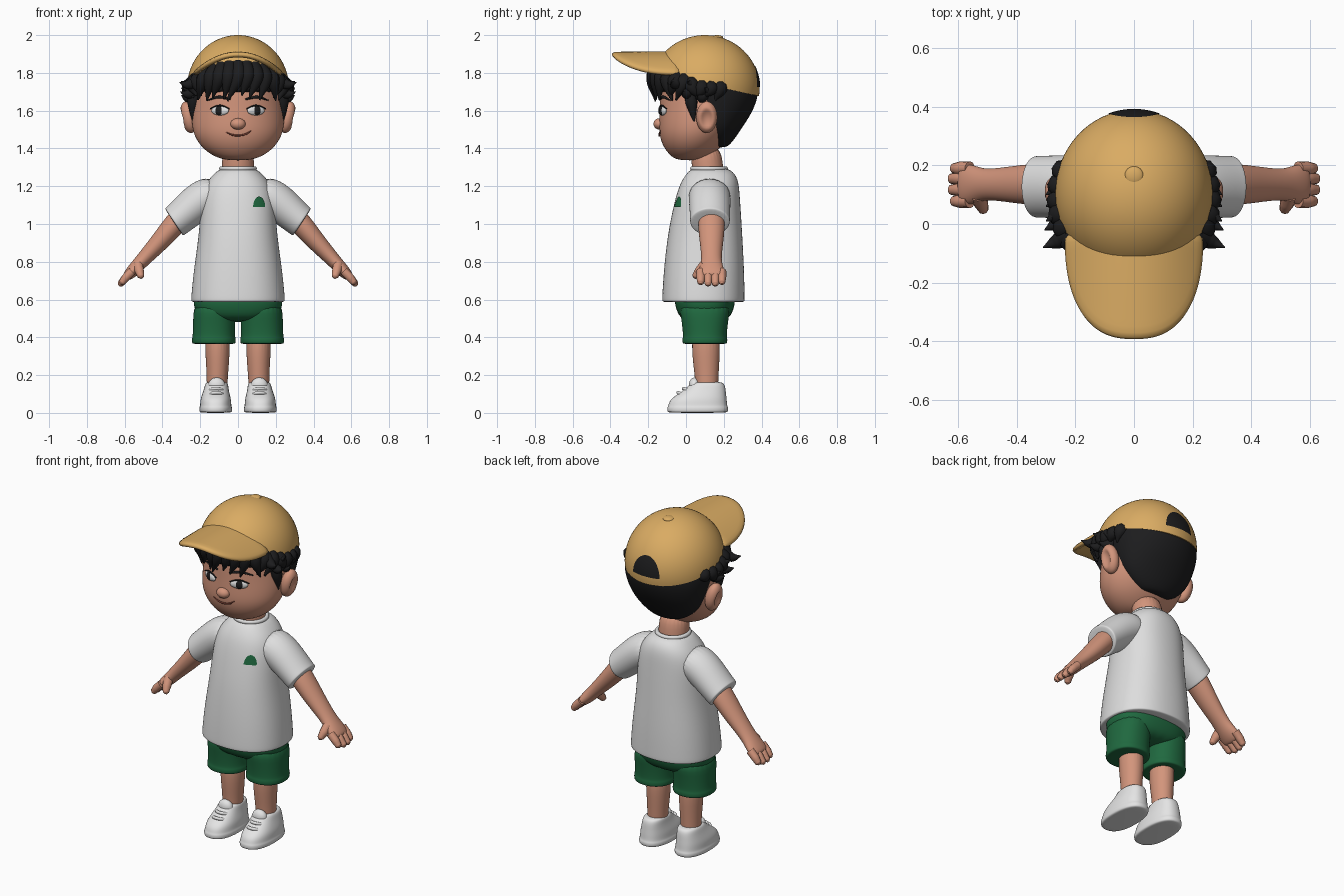
import bpy, bmesh, random
from math import sin, cos, pi, copysign, radians, atan2
from mathutils import Vector, Matrix

random.seed(4)
cube = bpy.data.objects.get("Cube")
if cube:
    bpy.data.objects.remove(cube, do_unlink=True)


def material(name, rgb):
    m = bpy.data.materials.new(name)
    m.use_nodes = True
    m.diffuse_color = (*rgb, 1)
    bsdf = next(n for n in m.node_tree.nodes if n.type == 'BSDF_PRINCIPLED')
    bsdf.inputs["Base Color"].default_value = (*rgb, 1)
    bsdf.inputs["Roughness"].default_value = 0.8
    return m


SKIN = material("skin", (.65, .30, .20))
SHIRT = material("shirt white", (.73, .73, .73))
SHOE = material("shoe white", (.78, .78, .78))
GREEN = material("green cloth", (.014, .14, .05))
CAP = material("tan cap", (.70, .41, .125))
HAIR = material("black hair", (.012, .012, .013))
EYE = material("eye white", (.75, .75, .75))
MOUTH = material("mouth brown", (.22, .06, .04))


def finish(name, bm, mat, mirror=False, sub=0, thick=0, offset=0.0, split=False):
    bmesh.ops.recalc_face_normals(bm, faces=bm.faces)
    me = bpy.data.meshes.new(name)
    bm.to_mesh(me)
    bm.free()
    for p in me.polygons:
        p.use_smooth = True
    me.materials.append(mat)
    ob = bpy.data.objects.new(name, me)
    bpy.context.collection.objects.link(ob)
    if thick:
        mod = ob.modifiers.new("thickness", 'SOLIDIFY')
        mod.thickness, mod.offset = thick, offset
    if split:
        ob.modifiers.new("crisp", 'EDGE_SPLIT').split_angle = radians(45)
    if mirror:
        ob.modifiers.new("mirror", 'MIRROR')
    if sub:
        mod = ob.modifiers.new("smooth", 'SUBSURF')
        mod.levels = mod.render_levels = sub
    return ob


def loft(name, rings, mat, axis=(0, 0, 1), power=2.0, mirror=False, seg=24):
    """Skin superellipse rings (x, y, z, a, b); b runs along y."""
    bm = bmesh.new()
    v = Vector((0, 1, 0))
    u = v.cross(Vector(axis)).normalized()
    loops = []
    for x, y, z, a, b in rings:
        loop = []
        for i in range(seg):
            c, s = cos(2 * pi * i / seg), sin(2 * pi * i / seg)
            c = copysign(abs(c) ** (2 / power), c)
            s = copysign(abs(s) ** (2 / power), s)
            loop.append(bm.verts.new(Vector((x, y, z)) + u * a * c + v * b * s))
        loops.append(loop)
    for p, q in zip(loops, loops[1:]):
        for i in range(seg):
            j = (i + 1) % seg
            bm.faces.new((p[i], p[j], q[j], q[i]))
    bm.faces.new(loops[0])
    bm.faces.new(loops[-1])
    return finish(name, bm, mat, mirror, sub=2)


def front_y(rings, x, z, power=2.0):
    """Depth of the front surface of an upright loft."""
    for p, q in zip(rings, rings[1:]):
        if p[2] <= z <= q[2]:
            k = (z - p[2]) / (q[2] - p[2])
            cy, a, b = (p[i] + (q[i] - p[i]) * k for i in (1, 3, 4))
            return cy - b * max(0, 1 - abs(x / a) ** power) ** (1 / power)
    return 0


def ball(name, loc, size, mat, turn=0, mirror=False):
    bm = bmesh.new()
    mx = Matrix.Translation(loc) @ Matrix.Rotation(turn, 4, 'Z') @ Matrix.Diagonal((*size, 1))
    bmesh.ops.create_uvsphere(bm, u_segments=32, v_segments=16, radius=1, matrix=mx)
    return finish(name, bm, mat, mirror)


def tubes(name, strands, mat):
    """Tapered strands: each is (points, radii)."""
    cu = bpy.data.curves.new(name, 'CURVE')
    cu.dimensions = '3D'
    cu.bevel_depth, cu.bevel_resolution = 1, 3
    cu.resolution_u, cu.use_fill_caps = 6, True
    for pts, radii in strands:
        sp = cu.splines.new('BEZIER')
        sp.bezier_points.add(len(pts) - 1)
        for bp, p, r in zip(sp.bezier_points, pts, radii):
            bp.co, bp.radius = p, r
            bp.handle_left_type = bp.handle_right_type = 'AUTO'
    cu.materials.append(mat)
    bpy.context.collection.objects.link(bpy.data.objects.new(name, cu))


def half_disc(name, fn, mat, **kw):
    """Sheet over a half disc; fn maps (r cos, r sin) style values to a point."""
    bm = bmesh.new()
    n, m = 8, 24
    g = [[bm.verts.new(fn(i / n, pi * j / m)) for j in range(m + 1)] for i in range(n + 1)]
    for i in range(n):
        for j in range(m):
            bm.faces.new((g[i][j], g[i + 1][j], g[i + 1][j + 1], g[i][j + 1]))
    bmesh.ops.remove_doubles(bm, verts=bm.verts, dist=1e-5)
    return finish(name, bm, mat, **kw)


# Shirt
torso = [(0, .092, .585, .24, .21), (0, .092, .59, .25, .22), (0, .092, .61, .25, .22),
         (0, .095, .75, .237, .215), (0, .1, .93, .21, .2), (0, .108, 1.05, .202, .185),
         (0, .116, 1.15, .195, .17), (0, .125, 1.22, .17, .155), (0, .132, 1.27, .125, .128),
         (0, .125, 1.3, .085, .09)]
loft("shirt_body", torso, SHIRT, power=2.3)
sleeve = [(.08, .125, 1.18, .1, .11), (.19, .125, 1.135, .103, .112), (.27, .127, 1.068, .095, .108),
          (.325, .127, 1.02, .088, .106), (.336, .127, 1.012, .088, .106), (.34, .127, 1.008, .08, .098)]
loft("sleeves", sleeve, SHIRT, axis=(.83, 0, -.557), mirror=True)
bpy.ops.mesh.primitive_torus_add(major_radius=.088, minor_radius=.012, location=(0, .122, 1.293))
collar = bpy.context.object
collar.name = "collar"
collar.data.materials.append(SHIRT)
bpy.ops.object.shade_smooth()


def patch_point(r, t):
    x, z = .112 + .032 * r * cos(t), 1.09 + .055 * r * sin(t)
    return (x, front_y(torso, x, z, 2.3) - .004, z)


half_disc("chest_patch", patch_point, GREEN)

# Arms and hands
arm = [(.27, 1.07, .062, .07), (.34, .995, .06, .072), (.415, .905, .051, .063),
       (.508, .806, .038, .05), (.545, .765, .036, .066), (.58, .73, .03, .072), (.593, .717, .02, .06)]
loft("arms", [(x, .135, z, a, b) for x, z, a, b in arm], SKIN, axis=(.72, 0, -.69), mirror=True)
fingers = []
for s in (1, -1):
    for k, y in enumerate((.078, .117, .155, .19)):
        e = .008 if k in (1, 2) else 0
        fingers.append(([(s * .56, y, .75), (s * .595, y, .715), (s * (.615 + e), y, .69 - e),
                         (s * (.623 + e), y, .682 - e)], (.024, .023, .018, .006)))
    fingers.append(([(s * .53, .1, .785), (s * .522, .07, .75), (s * .514, .05, .722),
                     (s * .512, .046, .712)], (.028, .025, .018, .006)))
tubes("fingers", fingers, SKIN)

# Shorts
loft("shorts_hips", [(0, .1, .48, .15, .11), (0, .1, .53, .232, .15), (0, .1, .6, .24, .165),
                     (0, .1, .64, .22, .15)], GREEN, power=2.4)
loft("shorts_legs", [(.128, .1, .365, .105, .108), (.128, .1, .367, .117, .12), (.128, .1, .398, .117, .12),
                     (.128, .1, .403, .112, .115), (.126, .1, .5, .113, .125), (.12, .1, .6, .112, .145)],
     GREEN, mirror=True, power=2.2)

# Legs
loft("legs", [(.112, .11, .08, .055, .06), (.11, .11, .18, .055, .061), (.108, .106, .28, .063, .072),
              (.11, .105, .45, .07, .08)], SKIN, mirror=True)

# Shoes
shoe = [(.118, .06, 0, .078, .15), (.118, .062, .006, .088, .163), (.118, .062, .03, .088, .163),
        (.118, .062, .036, .083, .157), (.118, .065, .07, .082, .152), (.117, .085, .1, .073, .128),
        (.115, .105, .13, .065, .105), (.113, .113, .155, .061, .09), (.112, .113, .165, .05, .07)]
loft("shoes", shoe, SHOE, mirror=True, power=2.4)
ball("shoe_tongues", (.113, .045, .145), (.045, .03, .042), SHOE, mirror=True)
laces = []
for s in (1, -1):
    for y, z in ((-.03, .103), (0, .125)):
        laces.append(([(s * .065, y + .03, z - .012), (s * .115, y - .012, z + .004),
                       (s * .165, y + .03, z - .012)], (.009, .009, .009)))
tubes("shoe_laces", laces, SHOE)

# Neck and head
loft("neck", [(0, .12, 1.24, .09, .085), (0, .115, 1.3, .084, .082), (0, .1, 1.42, .085, .085)], SKIN)
head = [(0, .02, 1.337, .05, .05), (0, .02, 1.35, .11, .09), (0, .028, 1.38, .163, .128),
        (0, .037, 1.42, .206, .164), (0, .05, 1.48, .24, .195), (0, .07, 1.55, .248, .214),
        (0, .09, 1.62, .246, .23), (0, .105, 1.7, .24, .245), (0, .12, 1.8, .22, .245),
        (0, .12, 1.88, .15, .17)]
loft("head", head, SKIN)
ball("nose", (0, -.14, 1.53), (.04, .032, .03), SKIN)

# Ears, with a shallow hollow on the outside
bm = bmesh.new()
bmesh.ops.create_uvsphere(bm, u_segments=32, v_segments=20, radius=1)
for v in bm.verts:
    d = v.co.y ** 2 + v.co.z ** 2
    if v.co.x > 0 and d < .4:
        v.co.x -= .6 * (1 - d / .4)
bm.transform(Matrix.Translation((.262, .11, 1.565)) @ Matrix.Rotation(radians(12), 4, 'Y')
             @ Matrix.Diagonal((.042, .056, .085, 1)))
finish("ears", bm, SKIN, mirror=True)

# Eyes, lashes, brows and mouth
for name, x, size, lift, mat in (("eye_whites", .095, (.05, .014, .025), .002, EYE),
                                 ("pupils", .1, (.023, .012, .024), .008, HAIR)):
    y = front_y(head, x, 1.6)
    slope = atan2(front_y(head, x + .02, 1.6) - y, .02)
    ball(name, (x, y - lift, 1.6), size, mat, turn=slope, mirror=True)


def face_line(points, lift=0):
    return [(x, front_y(head, x, z) - lift, z) for x, z in points]


lines = []
for s in (1, -1):
    lines.append((face_line([(s * .045, 1.61), (s * .095, 1.627), (s * .148, 1.61)], .008), (.003, .005, .003)))
    lines.append((face_line([(s * .04, 1.66), (s * .1, 1.672), (s * .16, 1.655)], .002), (.005, .008, .003)))
tubes("lashes_and_brows", lines, HAIR)
tubes("mouth", [(face_line([(-.065, 1.487), (-.03, 1.472), (.01, 1.469), (.045, 1.478), (.07, 1.495)]),
                 (.002, .005, .005, .005, .002))], MOUTH)

# Hair masses
loft("back_hair", [(0, .175, 1.405, .07, .035), (0, .172, 1.42, .11, .06), (0, .17, 1.45, .158, .088),
                   (0, .17, 1.5, .205, .122), (0, .17, 1.55, .228, .155), (0, .17, 1.6, .242, .186),
                   (0, .165, 1.68, .257, .222), (0, .13, 1.75, .255, .25), (0, .12, 1.8, .24, .25),
                   (0, .12, 1.86, .15, .16)], HAIR)
loft("hair_band", [(0, .1, 1.695, .244, .25), (0, .1, 1.705, .252, .258), (0, .09, 1.76, .257, .265),
                   (0, .08, 1.82, .232, .245), (0, .05, 1.86, .12, .2)], HAIR)

# Fringe locks around the face and over the ears
locks = []
for i in range(21):
    a = radians(-110 + 11 * i)
    c = max(cos(a), 0)
    tip = a + radians(random.uniform(4, 13)) * random.choice((1, -1))
    zm = 1.715 + .07 * c

    def around(ang, r, z):
        return (r * sin(ang), .09 - r * cos(ang), z)
    locks.append(([around(a, .22, zm + .02 + .045 * c), around(a, .262, zm),
                   around(tip, .258, 1.665 + random.uniform(-.015, .02))], (.034, .04, .004)))

# Side spikes and sideburns
spikes = [(-.08, 1.75, .31), (-.02, 1.70, .305), (.01, 1.755, .30), (.06, 1.68, .30), (.1, 1.72, .30)]
for s in (1, -1):
    for y, z, x in spikes:
        locks.append(([(s * .215, y + .04, z + .015), (s * .265, y + .02, z - .012), (s * x, y, z)],
                      (.035, .026, .002)))
    locks.append(([(s * .225, .02, 1.73), (s * .236, .03, 1.64), (s * .236, .045, 1.535)],
                  (.035, .032, .004)))
tubes("hair_locks", locks, HAIR)

# Cap crown: dome trimmed by a plane that drops toward the back
CENTRE, RADII = Vector((0, .1, 1.72)), Vector((.27, .29, .28))
bm = bmesh.new()
bmesh.ops.create_uvsphere(bm, u_segments=64, v_segments=40, radius=1,
                          matrix=Matrix.Translation(CENTRE) @ Matrix.Diagonal((*RADII, 1)))
bmesh.ops.bisect_plane(bm, geom=bm.verts[:] + bm.edges[:] + bm.faces[:], dist=1e-5,
                       plane_co=(0, .12, 1.737), plane_no=(0, .218, .976), clear_inner=True)
finish("cap_crown", bm, CAP, thick=.012, offset=-1, split=True)
ball("cap_button", (0, .165, 1.987), (.032, .032, .013), CAP)


# Cap brim, arched across its width
def brim_point(r, t):
    x = .236 * r * copysign(abs(cos(t)) ** .8, cos(t))
    y = -.03 - .366 * r * max(sin(t), 0) ** .8
    return (x, y, 1.898 - 1.95 * x * x)


half_disc("cap_brim", brim_point, CAP, thick=.03, sub=1)


# Rear opening above the strap
def opening_point(r, t):
    x, z = .088 * r * cos(t), 1.725 + .115 * r * sin(t)
    k = 1 - (x / RADII.x) ** 2 - ((z - CENTRE.z) / RADII.z) ** 2
    return (x, CENTRE.y + RADII.y * k ** .5 + .003, z)


half_disc("cap_opening", opening_point, HAIR)
